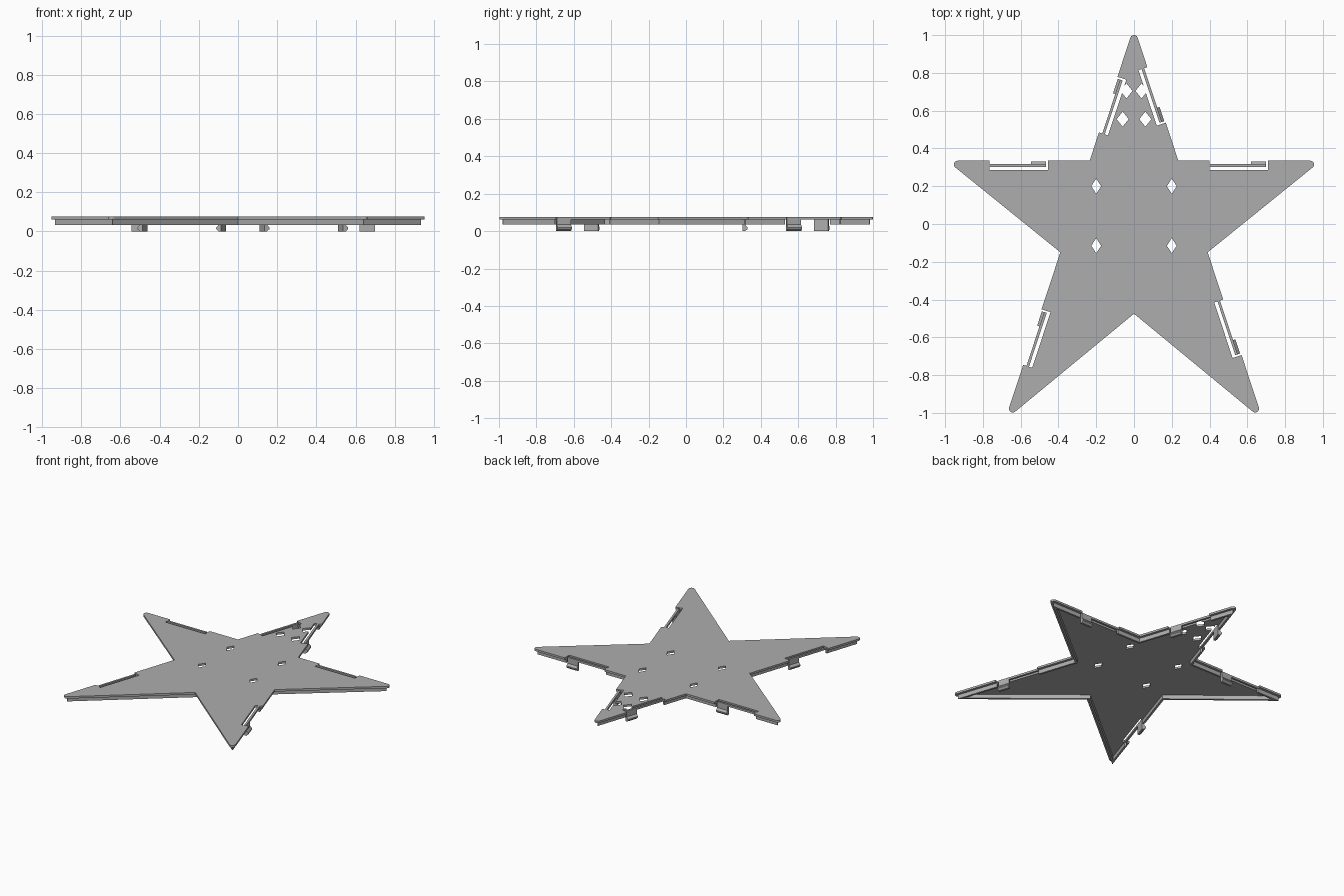
import bpy, bmesh, math
from mathutils import Vector

if "Cube" in bpy.data.objects:
    bpy.data.objects.remove(bpy.data.objects["Cube"], do_unlink=True)

GREY = (0.42, 0.42, 0.42, 1)
mat = bpy.data.materials.new("plain grey")
mat.use_nodes = True
mat.diffuse_color = GREY
mat.node_tree.nodes["Principled BSDF"].inputs["Base Color"].default_value = GREY

TOP, UNDER, RIM_LOW = 0.076, 0.062, 0.034
RIM_OUT, RIM_IN = 0.018, 0.032
SLOT_LEN, SLOT_DEPTH = 0.31, 0.05
UP = Vector((0, 0, 1))

# Star corners, clockwise from the top tip; even ones are tips
half = [(0.235, 0.335), (0.99, 0.335), (0.39, -0.15), (0.683, -1.038)]
STAR = [Vector((x, y, 0)) for x, y in
        [(0, 1.044)] + half + [(0, -0.475)] + [(-x, y) for x, y in reversed(half)]]


def inward(d):
    return Vector((d.y, -d.x, 0))


def star_loop(inset, radius, steps=6):
    """Star outline moved inward, with rounded tips."""
    pts = []
    for i, p in enumerate(STAR):
        a = (p - STAR[i - 1]).normalized()
        b = (STAR[(i + 1) % len(STAR)] - p).normalized()
        na, nb = inward(a), inward(b)
        miter = (na + nb) / (1 + na.dot(nb))
        if i % 2:
            pts.append(p + miter * inset)
            continue
        centre = p + miter * (inset + radius)
        turn = a.angle(b)
        start = math.atan2(-na.y, -na.x)
        for k in range(steps + 1):
            t = start - turn * k / steps
            pts.append(centre + radius * Vector((math.cos(t), math.sin(t), 0)))
    return pts


def prism(bm, pts, move):
    """Closed solid swept from a flat polygon."""
    low = [bm.verts.new(p) for p in pts]
    high = [bm.verts.new(p + move) for p in pts]
    bm.faces.new(low)
    bm.faces.new(high)
    for i in range(len(pts)):
        bm.faces.new((low[i - 1], low[i], high[i], high[i - 1]))


def make(name, bm):
    bmesh.ops.recalc_face_normals(bm, faces=bm.faces)
    mesh = bpy.data.meshes.new(name)
    bm.to_mesh(mesh)
    bm.free()
    mesh.materials.append(mat)
    obj = bpy.data.objects.new(name, mesh)
    bpy.context.collection.objects.link(obj)
    return obj


def cut(obj, cutters):
    """Apply boolean cuts to an object."""
    for c in cutters:
        mod = obj.modifiers.new("cut", 'BOOLEAN')
        mod.operation, mod.solver, mod.object = 'DIFFERENCE', 'EXACT', c
    graph = bpy.context.evaluated_depsgraph_get()
    mesh = bpy.data.meshes.new_from_object(obj.evaluated_get(graph))
    obj.modifiers.clear()
    obj.data = mesh


# Star plate
bm = bmesh.new()
prism(bm, [p + UP * UNDER for p in star_loop(0, 0.02)], UP * (TOP - UNDER))
plate = make("star_plate", bm)

# Rim wall under the plate
bm = bmesh.new()
rings = [[bm.verts.new(p + UP * z) for p in star_loop(inset, 0.002)]
         for inset, z in ((RIM_OUT, RIM_LOW), (RIM_OUT, UNDER),
                          (RIM_IN, UNDER), (RIM_IN, RIM_LOW))]
for r in range(4):
    a, b = rings[r - 1], rings[r]
    for i in range(len(a)):
        bm.faces.new((a[i - 1], a[i], b[i], b[i - 1]))
rim = make("rim_wall", bm)

# Spring clips and their slots: edge number and distance along that edge
slots = bmesh.new()
clips = [(0, 0.225), (1, 0.165), (3, 0.263), (6, 0.308), (8, 0.225), (9, 0.158)]
for n, (edge, dist) in enumerate(clips):
    a, b = STAR[edge], STAR[(edge + 1) % len(STAR)]
    u = (b - a).normalized()
    v = inward(u)
    start = a + u * dist

    def section(profile, along):
        return [start + u * along + v * d + UP * z for d, z in profile]

    prism(slots, section([(-0.05, -0.1), (SLOT_DEPTH, -0.1),
                          (SLOT_DEPTH, 0.2), (-0.05, 0.2)], 0), u * SLOT_LEN)

    # Thin arm with a wedge catch hanging at its free end
    bm = bmesh.new()
    prism(bm, section([(RIM_OUT, UNDER), (RIM_IN, UNDER),
                       (RIM_IN, TOP), (RIM_OUT, TOP)], 0), u * 0.22)
    prism(bm, section([(RIM_OUT, TOP), (RIM_IN, TOP), (RIM_IN, 0), (RIM_OUT, 0),
                       (0.005, 0.012), (0.005, 0.02), (RIM_OUT, 0.034)], 0.22), u * 0.08)
    make(f"spring_clip_{n + 1}", bm)
slot_cutter = make("slot_cutter", slots)

# Diamond holes
holes = bmesh.new()
for x, y, w in [(0.2, 0.2, 0.026), (0.2, -0.115, 0.026),
                (0.06, 0.555, 0.032), (0.04, 0.705, 0.032)]:
    for s in (-1, 1):
        prism(holes, [Vector((s * x + dx, y + dy, -0.1)) for dx, dy in
                      ((w, 0), (0, 0.04), (-w, 0), (0, -0.04))], UP * 0.3)
hole_cutter = make("hole_cutter", holes)

cut(plate, [slot_cutter, hole_cutter])
cut(rim, [slot_cutter])
for c in (slot_cutter, hole_cutter):
    bpy.data.objects.remove(c, do_unlink=True)
